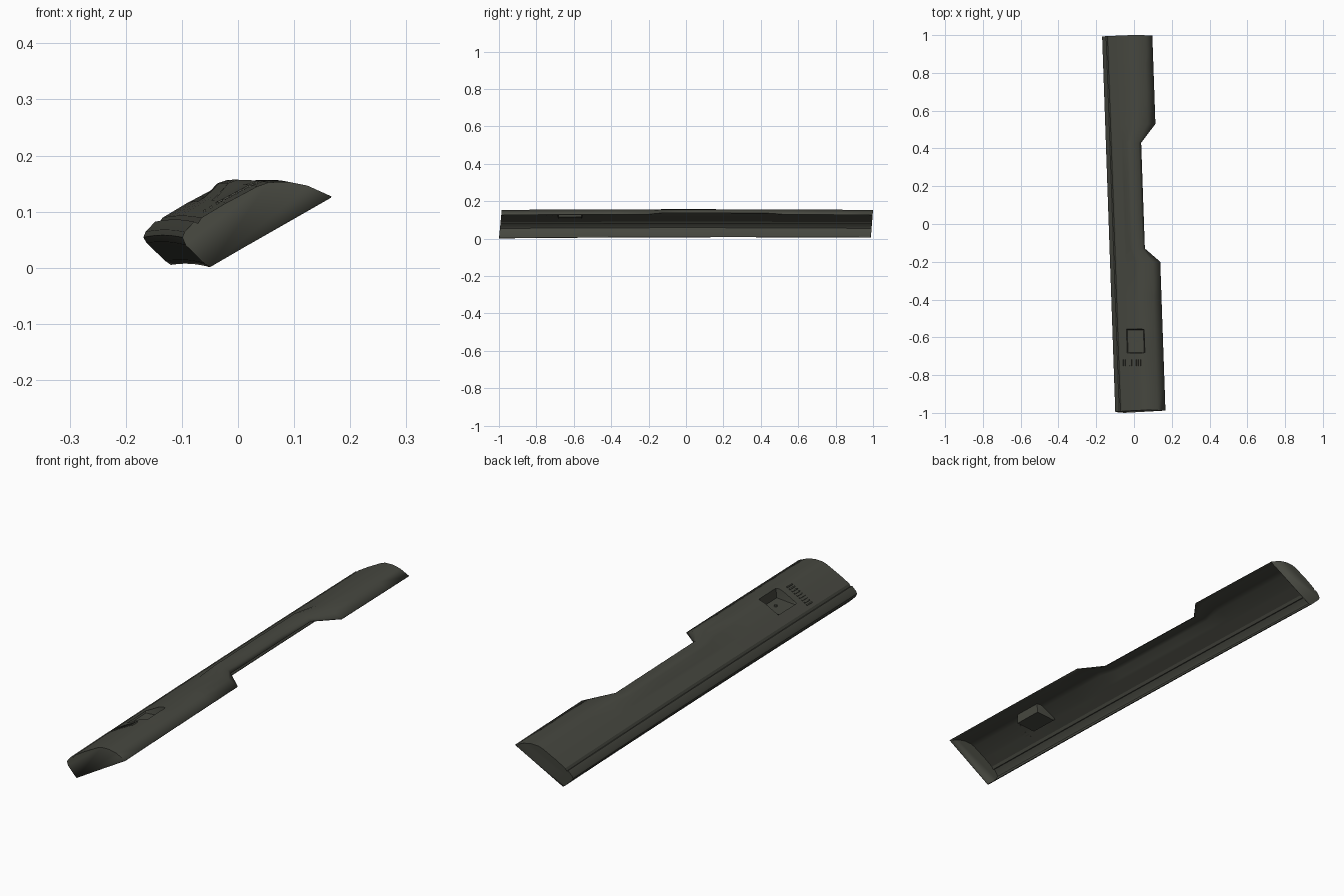
import bpy, bmesh, math

if "Cube" in bpy.data.objects:
    bpy.data.objects.remove(bpy.data.objects["Cube"])

mat = bpy.data.materials.new("dark olive grey")
mat.diffuse_color = (0.062, 0.064, 0.051, 1)
mat.use_nodes = True
mat.node_tree.nodes["Principled BSDF"].inputs["Base Color"].default_value = mat.diffuse_color

# Cross-sections (x, z), running from the lower nose, over the top, to the outer rim
NOSE = [(-.085, .001), (-.095, .008), (-.128, .04), (-.134, .054), (-.13, .064),
        (-.113, .082), (-.106, .079), (-.1, .089), (-.06, .113)]
FULL = NOSE + [(-.055, .116), (-.045, .121), (0, .145), (.02, .152),
               (.055, .153), (.09, .146), (.132, .127)]
NOTCH = NOSE + [(-.055, .116), (-.045, .122), (-.022, .147), (-.005, .153),
                (.02, .151), (.04, .145), (.053, .134)]
POCKET = NOSE + [(-.055, .108), (-.045, .108), (.03, .114), (.034, .153),
                 (.055, .153), (.09, .146), (.132, .127)]


def place(x, y, z):
    """Skew the bar along its length and bow it slightly."""
    return (x - .035 * y, y, z + .004 * (1 - y * y) + .002 * (y + 1) * (z < .05))


# Stations along the length
stations = [(-1, FULL), (-.85, FULL), (-.684, FULL), (-.68, POCKET), (-.56, POCKET),
            (-.556, FULL), (-.38, FULL), (-.2, FULL), (-.13, NOTCH), (.05, NOTCH),
            (.24, NOTCH), (.43, NOTCH), (.53, FULL), (.7, FULL), (.85, FULL), (1, FULL)]

# Tray-shaped shell, open underneath, closed at both ends
bm = bmesh.new()
rows = []
for y0, prof in stations:
    row = []
    for x, z in prof:
        y = y0
        if y0 == -1:
            y = -1 + .015 * z / .155
        elif y0 == 1:
            y = .988 + .012 * z / .155
        row.append(bm.verts.new(place(x, y, z)))
    rows.append(row)
for a, b in zip(rows, rows[1:]):
    for j in range(len(a) - 1):
        bm.faces.new((a[j], a[j + 1], b[j + 1], b[j]))
bm.faces.new(rows[0][::-1])
bm.faces.new(rows[-1])
me = bpy.data.meshes.new("trim_shell")
bm.to_mesh(me)
bm.free()
shell = bpy.data.objects.new("trim_shell", me)
bpy.context.collection.objects.link(shell)
me.materials.append(mat)
sol = shell.modifiers.new("thickness", "SOLIDIFY")
sol.thickness = .003
sol.offset = -1
bpy.context.view_layer.objects.active = shell
shell.select_set(True)
bpy.ops.object.shade_smooth_by_angle(angle=math.radians(28))
shell.select_set(False)


def box(name, loc, size, tilt=0):
    bpy.ops.mesh.primitive_cube_add(size=1, location=loc, rotation=(0, -tilt, 0))
    o = bpy.context.object
    o.name = name
    o.scale = size
    o.data.materials.append(mat)


# Row of small ribs beside the pocket
for i in range(9):
    x = -.085 + i * .0115
    z = .098 + (x + .085) * .55
    box("vent_rib", place(x, -.735, z + .001), (.005, .035, .006), math.radians(28))

# Stud in the pocket floor
bpy.ops.mesh.primitive_cylinder_add(vertices=16, radius=.007, depth=.006,
                                    location=place(-.005, -.62, .113))
stud = bpy.context.object
stud.name = "pocket_stud"
stud.data.materials.append(mat)
